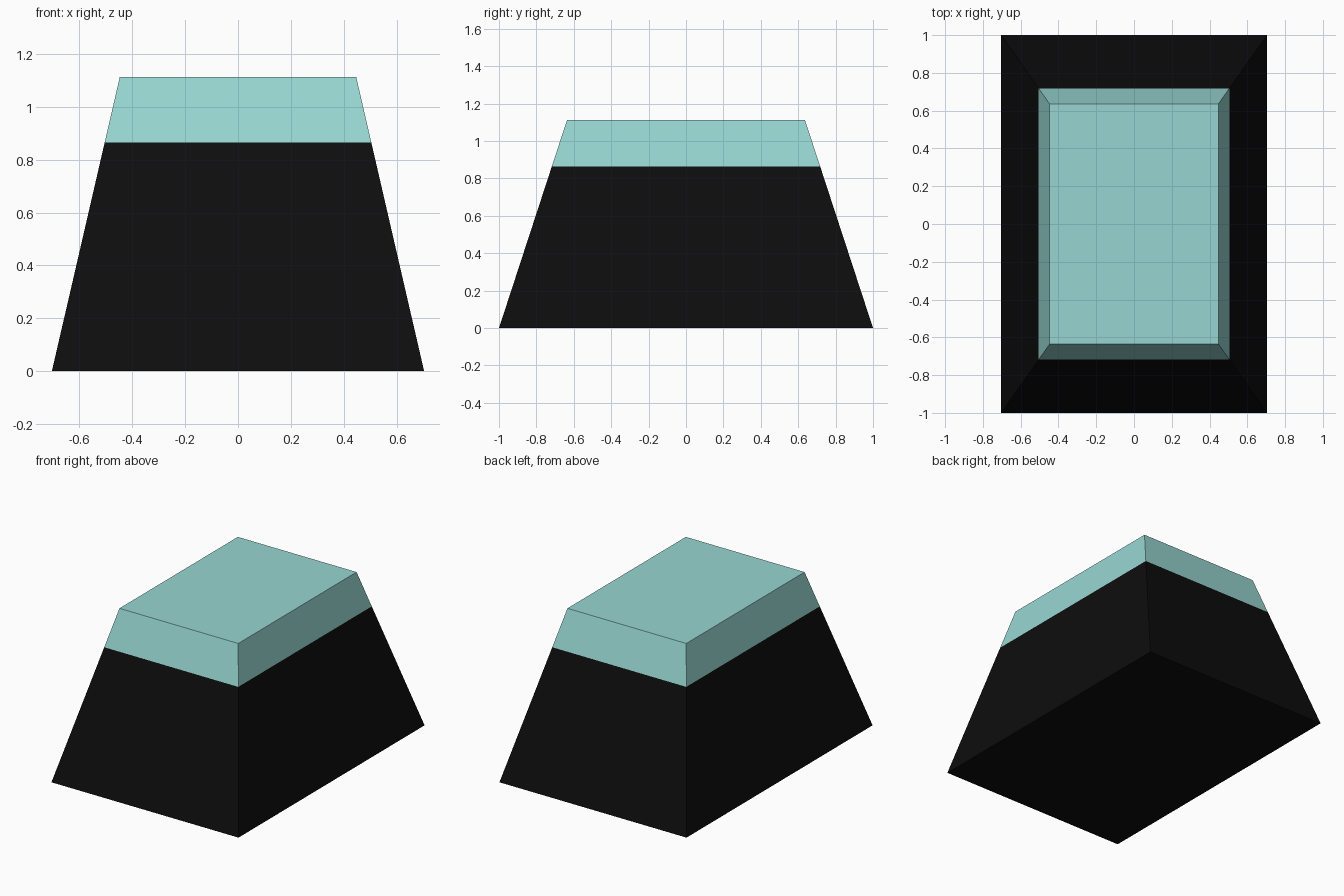
import bpy, bmesh

if "Cube" in bpy.data.objects:
    bpy.data.objects.remove(bpy.data.objects["Cube"])

BASE = (0.704, 1.0, 0.0)      # half width, half depth, height
SPLIT = (0.5045, 0.7175, 0.864)
TOP = (0.447, 0.636, 1.113)


def material(name, color):
    mat = bpy.data.materials.new(name)
    mat.diffuse_color = color
    mat.use_nodes = True
    mat.node_tree.nodes["Principled BSDF"].inputs["Base Color"].default_value = mat.diffuse_color
    return mat


def tapered_block(name, lower, upper, mat, open_end):
    """Rectangular frustum between two levels, left open where the parts join."""
    bm = bmesh.new()
    bmesh.ops.create_cube(bm, size=2)
    for v in bm.verts:
        hx, hy, z = upper if v.co.z > 0 else lower
        v.co = (v.co.x * hx, v.co.y * hy, z)
    bm.normal_update()
    joint = [f for f in bm.faces if f.normal.z * open_end > 0.9]
    bmesh.ops.delete(bm, geom=joint, context='FACES_ONLY')
    mesh = bpy.data.meshes.new(name)
    bm.to_mesh(mesh)
    bm.free()
    mesh.materials.append(mat)
    obj = bpy.data.objects.new(name, mesh)
    bpy.context.collection.objects.link(obj)
    return obj


# Dark lower body, closed underneath
tapered_block("base_body", BASE, SPLIT, material("black", (0.004, 0.004, 0.004, 1)), 1)
# Pale teal cap, closed on top
tapered_block("top_cap", SPLIT, TOP, material("pale_teal", (0.31, 0.67, 0.64, 1)), -1)
